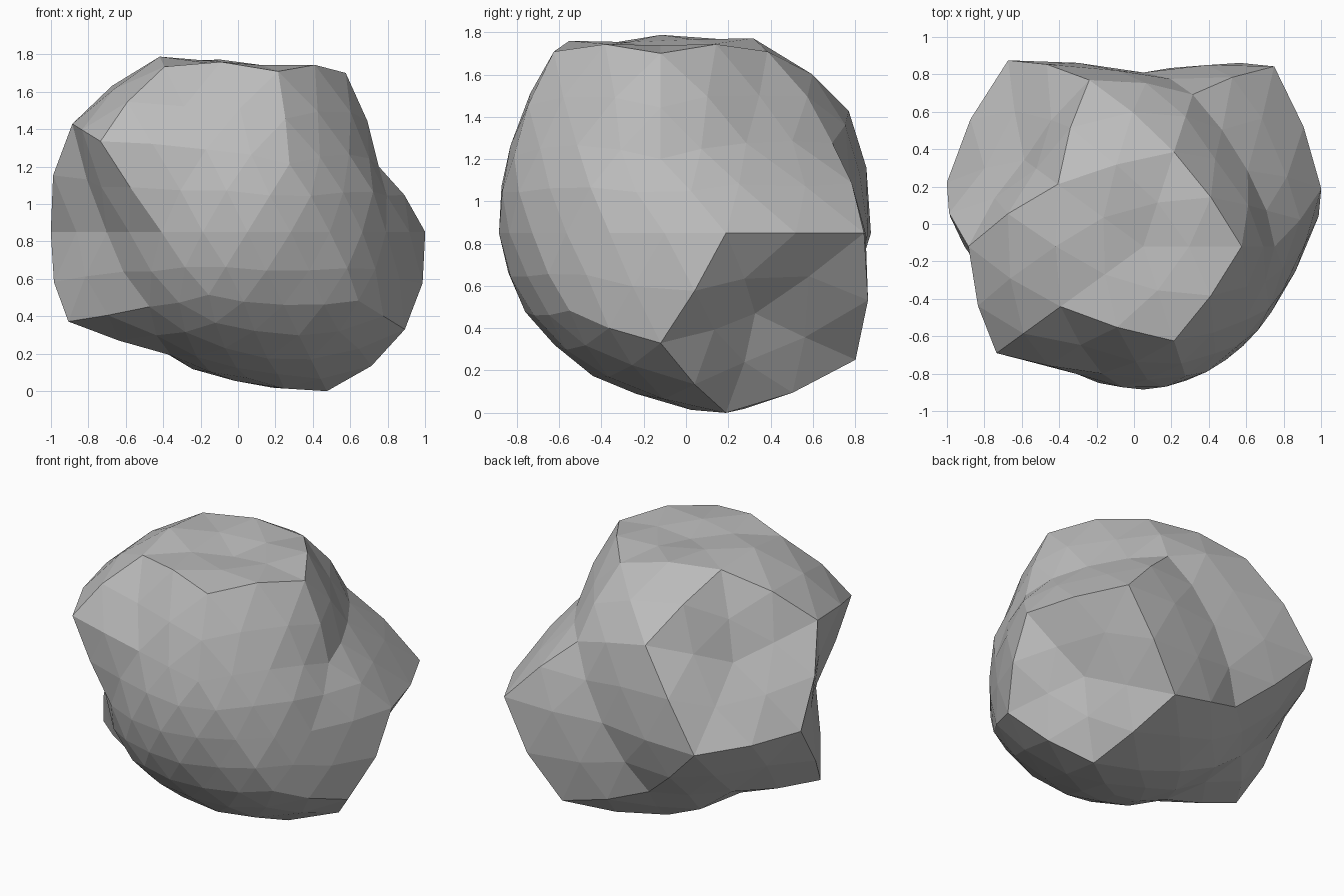
import bpy
import bmesh
from math import atan2, degrees
from mathutils import Vector, kdtree

if "Cube" in bpy.data.objects:
    bpy.data.objects.remove(bpy.data.objects["Cube"], do_unlink=True)

CENTRE = Vector((0.05, -0.12, 0.85))

# Distance from the core to the surface, anticlockwise from +x in each ring
TOP, BOTTOM = 0.87, 0.78
CROWN = [1.0, 1.01, 1.075, 1.04, 1.01]
SHOULDER = [0.785, 0.81, 0.955, 1.1, 0.88, 1.1, 1.085, 0.84, 0.815, 0.79]
WAIST = [1.0, 1.19, 0.93, 1.23, 1.105, 0.79, 0.78, 0.765, 0.75, 0.78]
HIP = [0.99, 0.85, 1.14, 0.96, 0.9, 1.07, 0.76, 0.75, 0.74, 0.82]
FOOT = [1.0, 0.89, 0.775, 0.73, 0.8]


def ring_value(ring, direction, start):
    step = 360 / len(ring)
    turn = degrees(atan2(direction.y, direction.x)) - start
    return ring[round(turn / step) % len(ring)]


def coarse_radius(d):
    if abs(d.z) > 0.95:
        return TOP if d.z > 0 else BOTTOM
    if d.z > 0.7:
        return ring_value(CROWN, d, 0)
    if d.z > 0.3:
        return ring_value(SHOULDER, d, 0)
    if d.z > -0.3:
        return ring_value(WAIST, d, 18)
    if d.z > -0.7:
        return ring_value(HIP, d, 0)
    return ring_value(FOOT, d, 36)


def ico_ball(level):
    bm = bmesh.new()
    bmesh.ops.create_icosphere(bm, subdivisions=level, radius=1)
    return bm


# Coarse lumps of the boulder
coarse = ico_ball(2)
lumps = [v.co.normalized() for v in coarse.verts]
coarse.free()
tree = kdtree.KDTree(len(lumps))
for i, d in enumerate(lumps):
    tree.insert(d, i)
tree.balance()

# Finer facets: edge middles bulge outward, less where the lumps are uneven
bm = ico_ball(3)
for v in bm.verts:
    d = v.co.normalized()
    (a, _, gap), (b, _, _) = tree.find_n(d, 2)
    ra, rb = coarse_radius(a), coarse_radius(b)
    if gap < 0.01:
        v.co = CENTRE + a * ra
    else:
        straight = (a * ra + b * rb) / 2
        rounded = d * (ra + rb) / 2
        bulge = max(0, 0.9 - 2 * abs(ra - rb))
        v.co = CENTRE + straight.lerp(rounded, bulge)

mesh = bpy.data.meshes.new("boulder")
bm.to_mesh(mesh)
bm.free()
boulder = bpy.data.objects.new("boulder", mesh)
bpy.context.collection.objects.link(boulder)

# Plain grey stone
stone = bpy.data.materials.new("grey stone")
stone.use_nodes = True
colour = (0.5, 0.5, 0.5, 1)
stone.diffuse_color = colour
stone.node_tree.nodes["Principled BSDF"].inputs["Base Color"].default_value = colour
mesh.materials.append(stone)
